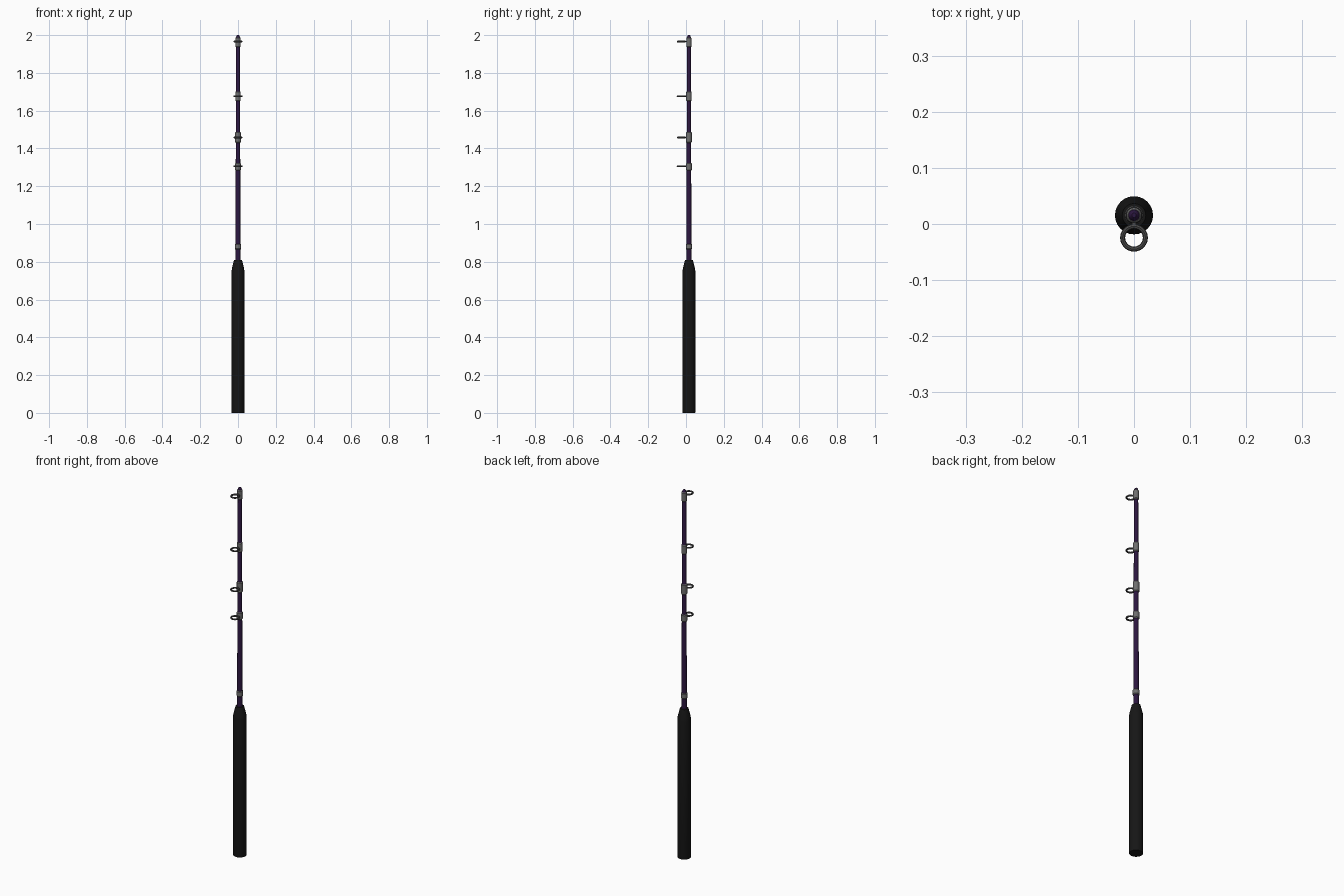
import bpy, math

if "Cube" in bpy.data.objects:
    bpy.data.objects.remove(bpy.data.objects["Cube"])

AXIS_Y = 0.0155


def material(name, rgb):
    m = bpy.data.materials.new(name)
    m.diffuse_color = (*rgb, 1)
    m.use_nodes = True
    m.node_tree.nodes["Principled BSDF"].inputs["Base Color"].default_value = m.diffuse_color
    return m


BLACK = material("black_foam", (0.008, 0.008, 0.008))
PURPLE = material("dark_purple", (0.025, 0.008, 0.05))
GREY = material("wrap_grey", (0.16, 0.16, 0.16))
STEEL = material("ring_steel", (0.07, 0.07, 0.07))


def finish(ob, name, mat):
    ob.name = name
    ob.data.materials.append(mat)
    bpy.ops.object.select_all(action='DESELECT')
    ob.select_set(True)
    bpy.context.view_layer.objects.active = ob
    bpy.ops.object.shade_smooth_by_angle(angle=math.radians(35))


def lathe(name, profile, mat, sides=24):
    """Closed solid of revolution about the rod axis, from (radius, z) pairs."""
    verts, faces = [], []
    for r, z in profile:
        for i in range(sides):
            a = 2 * math.pi * i / sides
            verts.append((r * math.cos(a), AXIS_Y + r * math.sin(a), z))
    for k in range(len(profile) - 1):
        for i in range(sides):
            j = (i + 1) % sides
            faces.append((k * sides + i, k * sides + j,
                          (k + 1) * sides + j, (k + 1) * sides + i))
    faces.append(tuple(reversed(range(sides))))
    faces.append(tuple(range((len(profile) - 1) * sides, len(profile) * sides)))
    me = bpy.data.meshes.new(name)
    me.from_pydata(verts, [], faces)
    ob = bpy.data.objects.new(name, me)
    bpy.context.collection.objects.link(ob)
    finish(ob, name, mat)


def rod_radius(z):
    return 0.0135 - 0.0035 * (z - 0.8) / 1.2


def wrap(name, z0, z1):
    r = rod_radius(z0) + 0.0035
    lathe(name, [(r - 0.003, z0), (r, z0 + 0.004),
                 (r, z1 - 0.004), (r - 0.003, z1)], GREY)


# Handle with tapered shoulder
lathe("handle", [(0.033, 0), (0.034, 0.004), (0.034, 0.75), (0.032, 0.765),
                 (0.021, 0.81)], BLACK)

# Tapered blank with rounded tip
lathe("rod_blank", [(rod_radius(0.8), 0.8), (rod_radius(1.99), 1.99),
                    (0.008, 1.996), (0.004, 2.0)], PURPLE)

# Collar above the handle
wrap("collar", 0.865, 0.895)

# Line guides: wrap, ring and short foot joining them
guides = [(1.305, 1.283, 1.323), (1.458, 1.43, 1.488),
          (1.676, 1.65, 1.702), (1.966, 1.936, 1.988)]
for n, (z, z0, z1) in enumerate(guides, 1):
    wrap(f"guide_wrap_{n}", z0, z1)
    bpy.ops.mesh.primitive_torus_add(location=(0, -0.0245, z), major_radius=0.0203,
                                     minor_radius=0.0045, major_segments=24,
                                     minor_segments=8)
    finish(bpy.context.object, f"guide_ring_{n}", STEEL)
    bpy.ops.mesh.primitive_cube_add(size=1, location=(0, 0.001, z))
    foot = bpy.context.object
    foot.scale = (0.008, 0.008, 0.007)
    finish(foot, f"guide_foot_{n}", STEEL)
